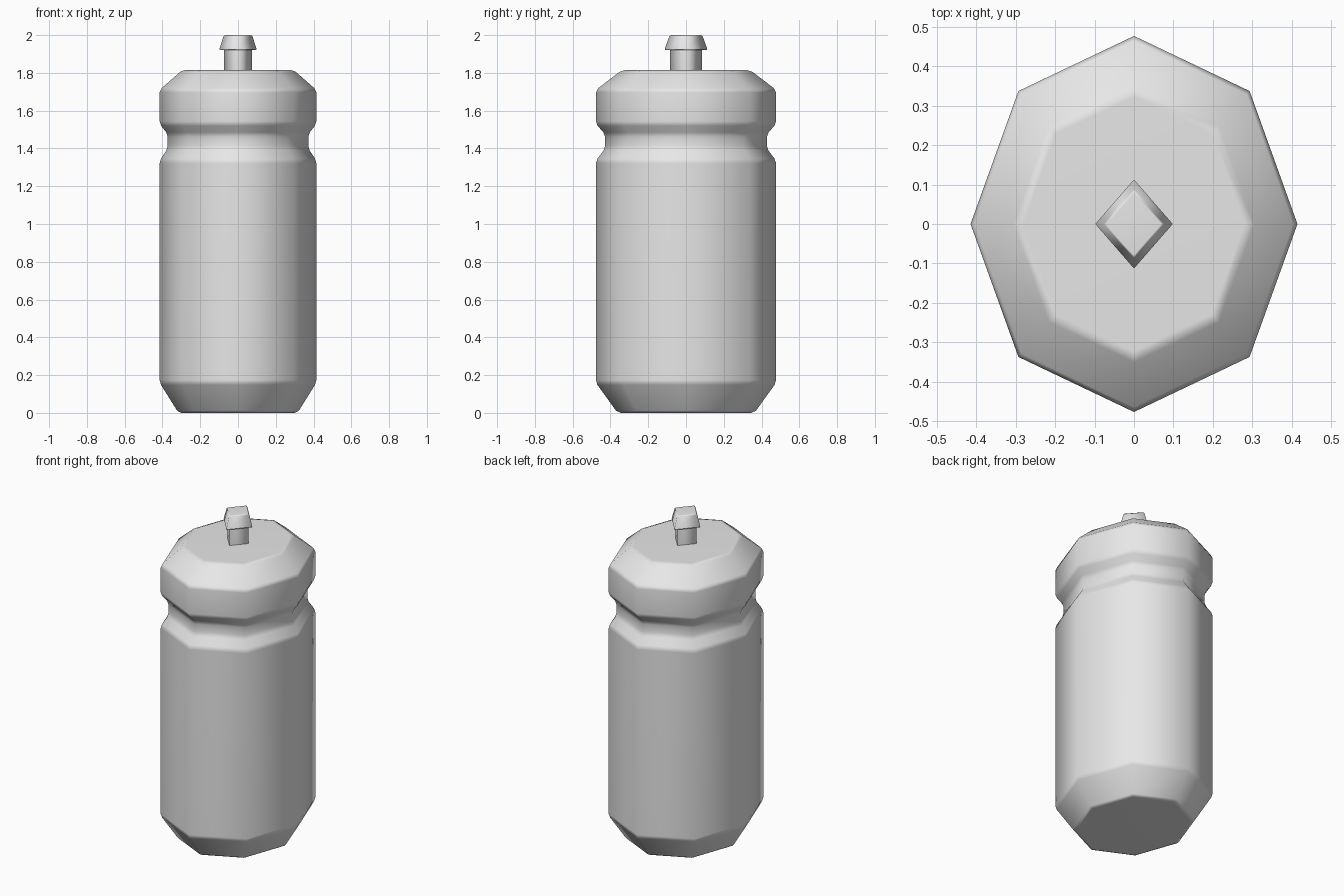
import bpy
import math
from mathutils import Vector

if "Cube" in bpy.data.objects:
    bpy.data.objects.remove(bpy.data.objects["Cube"], do_unlink=True)

DEPTH = 1.15  # the bottle is deeper than it is wide

grey = bpy.data.materials.new("plain_grey")
grey.use_nodes = True
colour = (0.8, 0.8, 0.8, 1)
grey.diffuse_color = colour
grey.node_tree.nodes["Principled BSDF"].inputs["Base Color"].default_value = colour


def chamfer(profile, size):
    """Replace every inner corner of a profile with two close points."""
    points = [Vector(p) for p in profile]
    result = [points[0]]
    for before, corner, after in zip(points, points[1:], points[2:]):
        for neighbour in (before, after):
            result.append(corner + (neighbour - corner).normalized() * size)
    return result + [points[-1]]


def lathe(name, profile, sides, size):
    """Turn a (radius, height) profile into an oval, few-sided solid."""
    rings = chamfer(profile, size)[1:-1]
    verts, faces = [], []
    for radius, height in rings:
        for i in range(sides):
            a = math.tau * i / sides
            verts.append((radius * math.cos(a), DEPTH * radius * math.sin(a), height))
    for r in range(len(rings) - 1):
        for i in range(sides):
            j = (i + 1) % sides
            low, high = r * sides, (r + 1) * sides
            faces.append((low + i, low + j, high + j, high + i))
    faces.append(tuple(reversed(range(sides))))
    faces.append(tuple(range(len(verts) - sides, len(verts))))
    mesh = bpy.data.meshes.new(name)
    mesh.from_pydata(verts, [], faces)
    mesh.materials.append(grey)
    mesh.shade_smooth()
    obj = bpy.data.objects.new(name, mesh)
    bpy.context.collection.objects.link(obj)
    # Keep the broad faces flat and shade only the narrow chamfers
    obj.modifiers.new("weighted_normals", "WEIGHTED_NORMAL")
    return obj


# Bottle with tapered base, grip groove and sloped shoulder
lathe("bottle_body", [
    (0, 0), (0.315, 0), (0.415, 0.16), (0.415, 1.335), (0.372, 1.4),
    (0.372, 1.475), (0.415, 1.53), (0.415, 1.71), (0.295, 1.815), (0, 1.815),
], 8, 0.014)

# Square drinking spout: stem and flared tip
lathe("spout_stem", [(0, 1.8), (0.073, 1.8), (0.073, 1.925), (0, 1.925)], 4, 0.003)
lathe("spout_tip", [(0, 1.92), (0.1, 1.92), (0.075, 2), (0, 2)], 4, 0.006)
